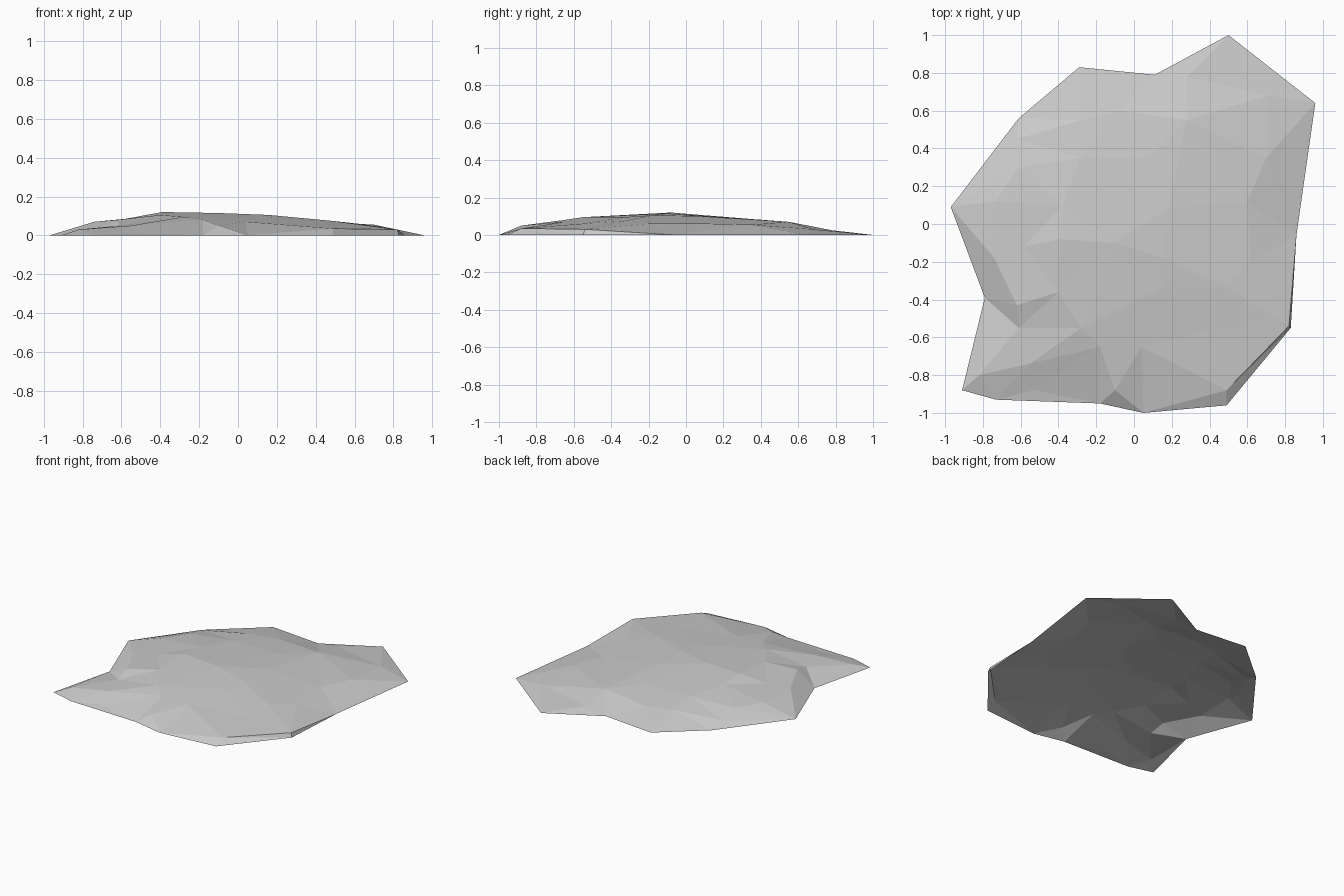
import bpy
import bmesh
from mathutils import Vector
from mathutils.geometry import delaunay_2d_cdt

SCALE = 0.01  # coordinates below are in hundredths of a unit


def make_material(name, color):
    material = bpy.data.materials.new(name)
    material.use_nodes = True
    material.diffuse_color = color
    shader = next(n for n in material.node_tree.nodes if n.type == 'BSDF_PRINCIPLED')
    shader.inputs['Base Color'].default_value = color
    shader.inputs['Roughness'].default_value = 0.9
    return material


def make_faceted_shell(name, rim, summits, material):
    """Triangulate the rim and the raised points into an open, flat-shaded shell."""
    points = [Vector((x, y, 0)) * SCALE for x, y in rim]
    points += [Vector((x, y, z)) * SCALE for x, y, z in summits]
    flat, _, faces, sources, _, _ = delaunay_2d_cdt(
        [p.to_2d() for p in points], [], [list(range(len(rim)))], 1, 0.0001)

    bm = bmesh.new()
    verts = []
    for spot, source in zip(flat, sources):
        height = points[source[0]].z if source else 0.0
        verts.append(bm.verts.new((spot.x, spot.y, height)))
    for face in faces:
        bm.faces.new([verts[i] for i in face])

    # Every facet of the shell faces upward
    bm.normal_update()
    for face in bm.faces:
        face.smooth = False
        if face.normal.z < 0:
            face.normal_flip()

    mesh = bpy.data.meshes.new(name)
    bm.to_mesh(mesh)
    bm.free()
    mesh.materials.append(material)
    shell = bpy.data.objects.new(name, mesh)
    bpy.context.collection.objects.link(shell)
    return shell


default_cube = bpy.data.objects.get("Cube")
if default_cube:
    bpy.data.objects.remove(default_cube, do_unlink=True)

# Ground outline, counter-clockwise from the left tip
rim = [
    (-97, 9), (-79, -39), (-91, -88), (-73, -93), (-18, -95), (5, -100), (49, -96),
    (83, -55), (86, -6), (96, 64), (50, 100), (11, 79), (-29, 83), (-61, 56),
]

# Front and right steps, where the slab drops almost straight down
steps = [(-53, -88, 1), (-10, -88, 5), (49, -88, 3.5), (82, -54, 3)]

# Front slope
front_slope = [
    (-82, -80, 3), (-55, -74, 5), (-61, -55, 5), (-28, -55, 9.5), (-18, -65, 8),
    (4, -65, 7), (45, -55, 6),
]

# Crest of the mound
crest = [
    (-62, -43, 8), (-40, -36, 10.5), (-74, -18, 7), (-58, -12, 8.5), (-39, -8, 12),
    (-10, -10, 11.5), (16, -18, 10.5), (16, -33, 9.5), (48, -33, 7.5), (62, -20, 6),
    (-73, 12, 7), (-38, 10, 10.5), (18, 8, 10), (60, 12, 6),
]

# Long back slope
back_slope = [
    (-73, 23, 5), (-61, 30, 7), (-62, 45, 3.5), (-28, 35, 8.5), (-28, 55, 6),
    (-8, 60, 5.5), (28, 55, 7), (8, 35, 8.5), (70, 35, 5.5), (28, 78, 2.5), (71, 68, 3),
]

stone = make_material("pale grey stone", (0.6, 0.6, 0.6, 1))
make_faceted_shell("flat_rock", rim, steps + front_slope + crest + back_slope, stone)
